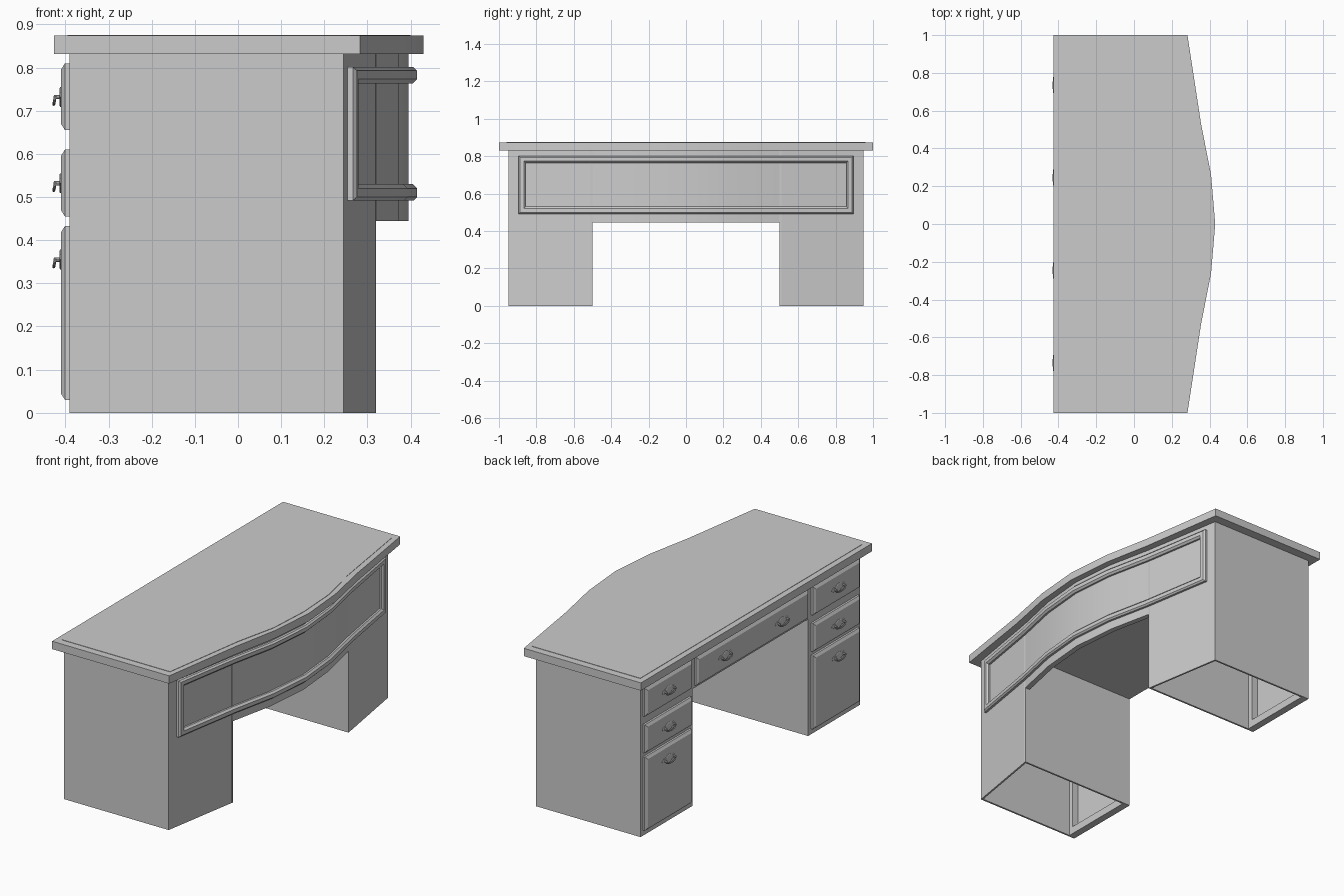
import bpy, bmesh, math
from mathutils import Vector

if "Cube" in bpy.data.objects:
    bpy.data.objects.remove(bpy.data.objects["Cube"])


def loft(name, rings, caps=True, closed=False, smooth=True):
    """Skin a list of equal-length point rings into one object."""
    bm = bmesh.new()
    vs = [[bm.verts.new(p) for p in r] for r in rings]
    n = len(vs[0])
    pairs = list(zip(vs, vs[1:]))
    if closed:
        pairs.append((vs[-1], vs[0]))
    for a, b in pairs:
        for i in range(n):
            j = (i + 1) % n
            bm.faces.new((a[i], a[j], b[j], b[i]))
    if caps:
        bm.faces.new(vs[0])
        bm.faces.new(vs[-1])
    bmesh.ops.recalc_face_normals(bm, faces=bm.faces)
    me = bpy.data.meshes.new(name)
    bm.to_mesh(me)
    bm.free()
    ob = bpy.data.objects.new(name, me)
    bpy.context.collection.objects.link(ob)
    if smooth:
        bpy.ops.object.select_all(action='DESELECT')
        ob.select_set(True)
        bpy.context.view_layer.objects.active = ob
        bpy.ops.object.shade_smooth_by_angle(angle=math.radians(25))
    return ob


def prism(name, outline, z0, z1):
    return loft(name, [[(x, y, z) for x, y in outline] for z in (z0, z1)])


def box(name, x0, x1, y0, y1, z0, z1):
    return prism(name, [(x0, y0), (x1, y0), (x1, y1), (x0, y1)], z0, z1)


def mirrored(half):
    """Bowed edge from -y to +y, from (x, y) points listed centre to end."""
    return [(x, -y) for x, y in half[:0:-1]] + half


BOW = [(0.395, 0), (0.373, 0.25), (0.32, 0.5), (0.245, 0.95)]


def bow_x(y):
    y = abs(y)
    for (xa, ya), (xb, yb) in zip(BOW, BOW[1:]):
        if y <= yb:
            return xa + (xb - xa) * (y - ya) / (yb - ya)
    return BOW[-1][0]


# desktop with a thin raised inlay
top_edge = mirrored([(0.43, 0), (0.408, 0.26), (0.355, 0.53), (0.283, 1.0)])
prism("desktop", [(-0.427, 1.0), (-0.427, -1.0)] + top_edge, 0.831, 0.874)
inlay_edge = mirrored([(0.40, 0), (0.386, 0.24), (0.333, 0.476), (0.26, 0.96)])
prism("desktop_inlay", [(-0.395, 0.96), (-0.395, -0.96)] + inlay_edge, 0.87, 0.876)

# bowed centre panel and the ceiling over the knee space
mid = mirrored(BOW[:3])
prism("modesty_panel", mid + [(x - 0.03, y) for x, y in reversed(mid)], 0.445, 0.831)
prism("knee_ceiling", [(-0.39, 0.5), (-0.39, -0.5)] + [(x - 0.01, y) for x, y in mid], 0.64, 0.65)

# hollow pedestals, open underneath, with a face frame
T = 0.01
for s, side in ((1, "left"), (-1, "right")):
    def part(name, x0, x1, ya, yb, z0, z1):
        box(f"{side}_{name}", x0, x1, *sorted((s * ya, s * yb)), z0, z1)
    part("outer_wall", -0.39, 0.245, 0.95 - T, 0.95, 0, 0.831)
    part("inner_wall", -0.39, 0.32, 0.5, 0.5 + T, 0, 0.831)
    prism(f"{side}_pedestal_front", [(0.32, s * 0.5), (0.245, s * 0.95),
          (0.245 - T, s * 0.95), (0.32 - T, s * 0.5)], 0, 0.831)
    part("outer_stile", -0.39, -0.35, 0.915, 0.95, 0, 0.831)
    part("inner_stile", -0.39, -0.35, 0.5, 0.54, 0, 0.831)
    part("knee_stile", -0.39, -0.35, 0.47, 0.5, 0.64, 0.831)
    for i, (a, b) in enumerate([(0, 0.042), (0.42, 0.468), (0.598, 0.668), (0.8, 0.831)]):
        part(f"rail_{i}", -0.39, -0.35, 0.54, 0.915, a, b)
box("knee_rail_top", -0.39, -0.35, -0.47, 0.47, 0.8, 0.831)
box("knee_rail_bottom", -0.39, -0.35, -0.47, 0.47, 0.64, 0.668)


# drawer fronts with chamfered edges
def drawer(name, y0, y1, z0, z1):
    rings = []
    for x, d in ((-0.388, 0), (-0.401, 0), (-0.41, 0.014)):
        rings.append([(x, y0 + d, z0 + d), (x, y1 - d, z0 + d),
                      (x, y1 - d, z1 - d), (x, y0 + d, z1 - d)])
    loft(name, rings, smooth=False)


# bail handles: shaped plate, two posts and a drooping pull
def tube(name, pts, r, n=8):
    pts = [Vector(p) for p in pts]
    rings = []
    for i, p in enumerate(pts):
        t = (pts[min(i + 1, len(pts) - 1)] - pts[max(i - 1, 0)]).normalized()
        u = t.cross(Vector((0, 0, 1)) if abs(t.z) < 0.8 else Vector((1, 0, 0))).normalized()
        v = t.cross(u)
        rings.append([p + r * (math.cos(a) * u + math.sin(a) * v)
                      for a in (2 * math.pi * k / n for k in range(n))])
    loft(name, rings)


PLATE = [(0.06, 0), (0.045, 0.012), (0.03, 0.01), (0.015, 0.02), (0, 0.023)]


def handle(name, y, z):
    upper = PLATE + [(-a, b) for a, b in PLATE[-2::-1]]
    outline = upper + [(a, -b) for a, b in upper[-2:0:-1]]
    loft(name + "_plate", [[(x, y + a * k, z + b * k) for a, b in outline]
                           for x, k in ((-0.409, 1), (-0.412, 1), (-0.414, 0.85))])
    for s in (1, -1):
        tube(name + "_post", [(-0.41, y + s * 0.038, z), (-0.427, y + s * 0.038, z)], 0.005)
    tube(name + "_pull", [(-0.424 - 0.003 * math.sin(t), y + 0.042 * math.cos(t),
                           z + 0.002 - 0.019 * math.sin(t) ** 0.7)
                          for t in (math.pi * k / 12 for k in range(12))] +
         [(-0.424, y - 0.042, z + 0.002)], 0.0035)


for s, side in ((1, "left"), (-1, "right")):
    ya, yb = sorted((s * 0.525, s * 0.93))
    for n, z0, z1, hz in (("top", 0.655, 0.81, 0.732), ("middle", 0.455, 0.61, 0.532),
                          ("file", 0.03, 0.433, 0.355)):
        drawer(f"{side}_{n}_drawer", ya, yb, z0, z1)
        handle(f"{side}_{n}_handle", s * 0.735, hz)
    handle(f"{side}_centre_handle", s * 0.245, 0.732)
drawer("centre_drawer", -0.485, 0.485, 0.655, 0.81)

# moulded frame following the bowed front
rings = []
for d, h in ((0, -0.002), (0, 0.012), (0.008, 0.02), (0.028, 0.02), (0.038, 0.01), (0.038, -0.002)):
    Y, lo, hi = 0.895 - d, 0.492 + d, 0.801 - d
    ys = [-Y, -0.5, -0.25, 0, 0.25, 0.5, Y]
    rings.append([(bow_x(y) + h, y, lo) for y in ys] +
                 [(bow_x(y) + h, y, hi) for y in reversed(ys)])
loft("front_moulding", rings, caps=False, closed=True)
